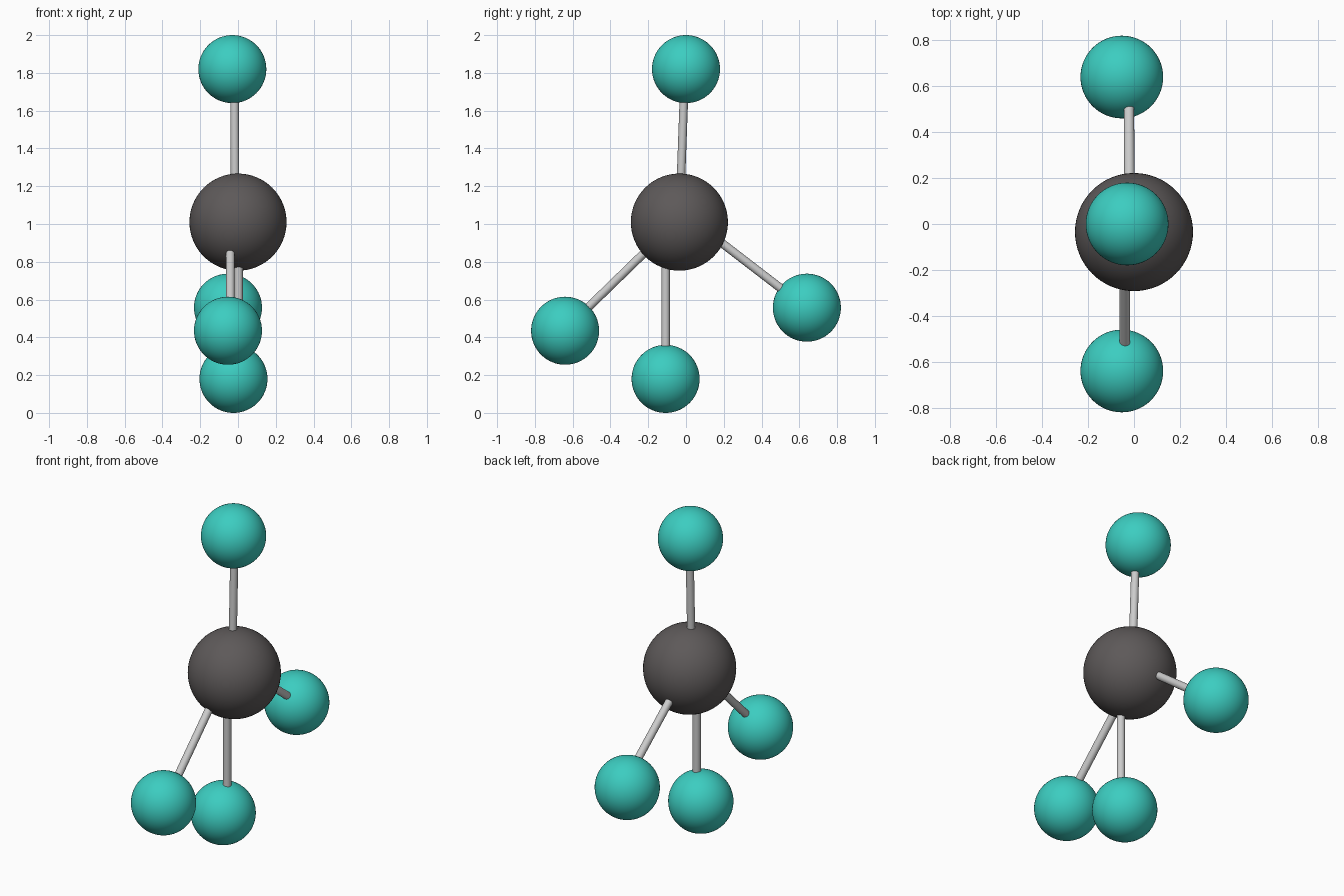
import bpy
from mathutils import Vector

if "Cube" in bpy.data.objects:
    bpy.data.objects.remove(bpy.data.objects["Cube"])


def material(name, color):
    m = bpy.data.materials.new(name)
    m.diffuse_color = color
    m.use_nodes = True
    m.node_tree.nodes["Principled BSDF"].inputs["Base Color"].default_value = m.diffuse_color
    return m


teal = material("teal", (0.045, 0.61, 0.53, 1))
dark = material("dark_grey", (0.11, 0.10, 0.10, 1))


def ball(name, center, radius, mat):
    bpy.ops.mesh.primitive_uv_sphere_add(segments=64, ring_count=32, radius=radius, location=center)
    ob = bpy.context.object
    ob.name = name
    ob.data.materials.append(mat)
    bpy.ops.object.shade_smooth()


def rod(name, a, b, radius=0.0225, extra=0.04):
    # a and b are the visible ends; the rod sinks a little into both balls
    a, b = Vector(a), Vector(b)
    d = b - a
    bpy.ops.mesh.primitive_cylinder_add(vertices=32, radius=radius, depth=d.length + 2 * extra,
                                        location=(a + b) / 2)
    ob = bpy.context.object
    ob.name = name
    ob.rotation_euler = d.to_track_quat('Z', 'Y').to_euler()
    bpy.ops.object.shade_smooth_by_angle()


# Central ball
ball("central_ball", (0, -0.035, 1.01), 0.257, dark)

# Four outer balls
for name, center in (("top_ball", (-0.03, 0.0, 1.82)),
                     ("front_ball", (-0.053, -0.64, 0.435)),
                     ("bottom_ball", (-0.024, -0.108, 0.18)),
                     ("back_ball", (-0.053, 0.64, 0.557))):
    ball(name, center, 0.18, teal)

# Connecting rods
rod("top_rod", (-0.016, -0.026, 1.26), (-0.018, -0.012, 1.64))
rod("front_rod", (-0.04, -0.225, 0.843), (-0.04, -0.513, 0.563))
rod("bottom_rod", (0.003, -0.108, 0.77), (0.003, -0.108, 0.355))
rod("back_rod", (-0.02, 0.185, 0.903), (-0.022, 0.505, 0.657))
